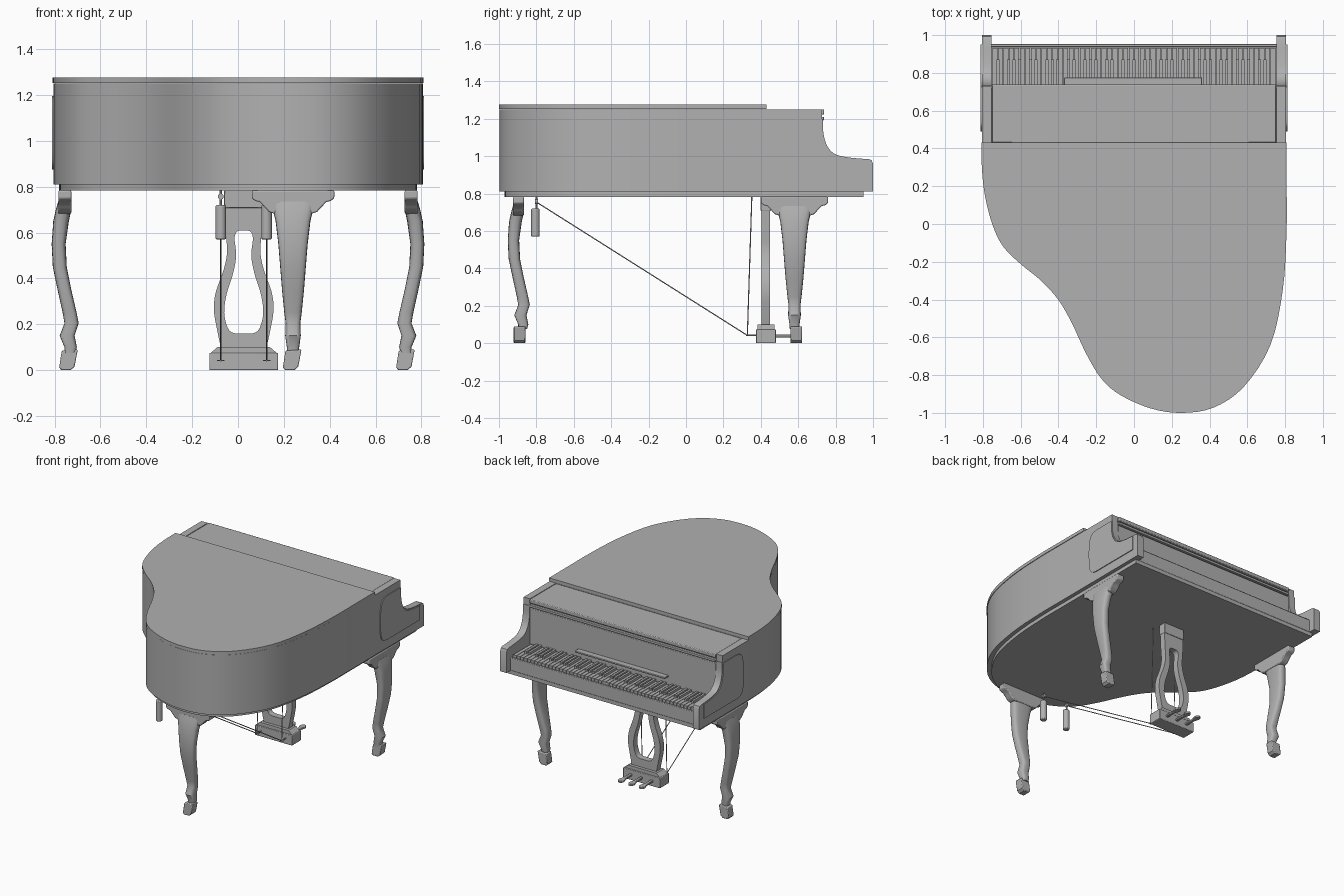
import bpy, bmesh, math
from mathutils import Vector

if "Cube" in bpy.data.objects:
    bpy.data.objects.remove(bpy.data.objects["Cube"])

grey = bpy.data.materials.new("dark_grey")
grey.diffuse_color = (.44, .44, .44, 1)
grey.use_nodes = True
grey.node_tree.nodes["Principled BSDF"].inputs["Base Color"].default_value = grey.diffuse_color


def finish(name, bm, angle=35, bevel=0):
    bmesh.ops.recalc_face_normals(bm, faces=bm.faces)
    me = bpy.data.meshes.new(name)
    bm.to_mesh(me)
    bm.free()
    me.materials.append(grey)
    ob = bpy.data.objects.new(name, me)
    bpy.context.collection.objects.link(ob)
    if bevel:
        mod = ob.modifiers.new("bevel", 'BEVEL')
        mod.width, mod.segments, mod.limit_method = bevel, 2, 'ANGLE'
        mod.angle_limit = math.radians(50)
    bpy.ops.object.select_all(action='DESELECT')
    bpy.context.view_layer.objects.active = ob
    ob.select_set(True)
    bpy.ops.object.shade_smooth_by_angle(angle=math.radians(angle))
    return ob


def spline(pts, n=4):
    """Open Catmull-Rom curve through 2D points."""
    v = [Vector(p) for p in pts]
    v = [2 * v[0] - v[1]] + v + [2 * v[-1] - v[-2]]
    out = []
    for a, b, c, d in zip(v, v[1:], v[2:], v[3:]):
        for i in range(n):
            t = i / n
            out.append(tuple(0.5 * (2 * b + (c - a) * t + (2 * a - 5 * b + 4 * c - d) * t * t
                                    + (3 * b - a - 3 * c + d) * t ** 3)))
    return out + [tuple(pts[-1])]


def prism(name, pts, axis, lo, hi, bevel=0):
    """Extrude a 2D profile along an axis."""
    place = {'x': lambda a, b, t: (t, a, b), 'y': lambda a, b, t: (a, t, b),
             'z': lambda a, b, t: (a, b, t)}[axis]
    bm = bmesh.new()
    r0, r1 = ([bm.verts.new(place(a, b, t)) for a, b in pts] for t in (lo, hi))
    n = len(pts)
    bm.faces.new(r0)
    bm.faces.new(r1)
    for i in range(n):
        bm.faces.new((r0[i], r0[(i + 1) % n], r1[(i + 1) % n], r1[i]))
    return finish(name, bm, bevel=bevel)


def box(name, x0, x1, y0, y1, z0, z1, bevel=0):
    return prism(name, [(x0, y0), (x1, y0), (x1, y1), (x0, y1)], 'z', z0, z1, bevel)


def boxes(name, items):
    bm = bmesh.new()
    for x0, x1, y0, y1, z0, z1 in items:
        vs = bmesh.ops.create_cube(bm, size=1)['verts']
        for v in vs:
            v.co = Vector(((x0 + x1) / 2 + v.co.x * (x1 - x0), (y0 + y1) / 2 + v.co.y * (y1 - y0),
                           (z0 + z1) / 2 + v.co.z * (z1 - z0)))
    return finish(name, bm)


def rod(name, a, b, r, seg=10, bevel=0):
    a, b = Vector(a), Vector(b)
    bm = bmesh.new()
    bmesh.ops.create_cone(bm, cap_ends=True, segments=seg, radius1=r, radius2=r, depth=(b - a).length)
    q = (b - a).to_track_quat('Z', 'Y')
    for v in bm.verts:
        v.co = q @ v.co + (a + b) / 2
    return finish(name, bm, bevel=bevel)


# Case: wing-shaped outline, lid and bottom board
wing = spline([(.806, .43), (.806, .2), (.805, -.05), (.785, -.35), (.72, -.64), (.58, -.86), (.42, -.97),
               (.25, -.998), (.09, -.975), (-.07, -.905), (-.17, -.82), (-.25, -.69), (-.33, -.52),
               (-.4, -.4), (-.49, -.3), (-.6, -.21), (-.69, -.12), (-.745, -.01), (-.785, .14),
               (-.802, .28), (-.806, .43)])
prism("case", wing + [(-.757, .43), (-.757, .72), (.757, .72), (.757, .43)], 'z', .81, 1.22)
prism("case_rim_top", wing, 'z', 1.22, 1.25)
prism("main_lid", [(x * 1.003, y * 1.002) for x, y in wing], 'z', 1.252, 1.276)
prism("bottom_board", [(x * .965, y * .972) for x, y in wing] + [(-.78, .95), (.78, .95)], 'z', .783, .81)

# Front flap of the lid, fallboard, music ledge
box("front_flap", -.753, .753, .43, .738, 1.222, 1.25, .005)
box("fallboard", -.755, .755, .71, .732, .92, 1.185, .004)
box("fallboard_top_rail", -.755, .755, .71, .738, 1.192, 1.21, .003)
box("music_ledge", -.37, .36, .73, .775, .98, .992, .003)

# Cheeks with scooped arms and their raised side panels
scoop = spline([(.732, 1.2), (.735, 1.12), (.755, 1.055), (.795, 1.012), (.86, .995), (.93, .987)])
cheek = [(.43, .81), (1, .81)] + [(1, .96), (.992, .979), (.975, .985)] + scoop[::-1] \
    + [(.728, 1.2), (.728, 1.25), (.43, 1.25)]
panel = spline([(.56, .875), (.52, .887), (.497, .93), (.49, 1.04), (.497, 1.13), (.52, 1.18), (.57, 1.197)]) \
    + [(.725, 1.197)] + [(y - .004, z - .006) for y, z in scoop] + [(.95, .98), (.95, .875)]
for s, side in ((-1, "left"), (1, "right")):
    prism(side + "_cheek", cheek, 'x', s * .755, s * .806)
    prism(side + "_cheek_panel", panel, 'x', s * .8, s * .812)

# Keyboard: bed, slip, white and black keys
box("key_bed", -.757, .757, .71, .945, .81, .88)
box("key_slip", -.757, .757, .937, .952, .81, .905, .004)
w = 1.5 / 52
boxes("white_keys", [(-.75 + i * w + .002, -.75 + (i + 1) * w - .002, .72, .932, .88, .92) for i in range(52)])
boxes("black_keys", [(.75 - i * w - .008, .75 - i * w + .008, .72, .87, .9, .937)
                     for i in range(1, 52) if (i - 1) % 7 not in (0, 3)])

# Cabriole legs: z, inner, outer, half width
sections = [(.735, .727, .785, .1), (.70, .727, .795, .088), (.65, .738, .806, .076), (.55, .752, .813, .064),
            (.45, .747, .808, .056), (.35, .727, .787, .048), (.25, .704, .765, .038), (.205, .695, .757, .032),
            (.15, .713, .778, .034), (.1, .703, .757, .027), (.075, .71, .757, .025)]
bracket = [(.18, .784), (.18, .75), (.165, .738), (.145, .733), (.125, .712), (.105, .69), (.08, .682)]
bracket += [(-a, b) for a, b in bracket[::-1]]
foot = [(-.034, .085), (.036, .09), (.022, .015), (.005, 0), (-.036, 0), (-.045, .012)]


def leg(name, loc, rot, fx, fy):
    bm = bmesh.new()
    rings = []
    for z, i, o, hw in sections:
        ring = []
        for k in range(20):
            a = math.tau * k / 20
            c, s = math.cos(a), math.sin(a)
            sq = lambda q: math.copysign(abs(q) ** .6, q)
            ring.append(bm.verts.new(((i + o) / 2 + (o - i) / 2 * sq(c), hw * sq(s), z)))
        rings.append(ring)
    for p, q in zip(rings, rings[1:]):
        for k in range(20):
            bm.faces.new((p[k], p[(k + 1) % 20], q[(k + 1) % 20], q[k]))
    bm.faces.new(rings[0])
    bm.faces.new(rings[-1])
    parts = [finish(name, bm, 40), prism(name + "_bracket", bracket, 'x', .727, .784, .006)]
    for ob in parts:
        ob.location, ob.rotation_euler = loc, (0, 0, rot)
    # slanted foot, leaning the same way under every leg
    prism(name + "_foot", [(fx + a, b) for a, b in foot], 'y', fy - .031, fy + .031, .005)


leg("right_leg", (0, .58, 0), 0, .735, .59)
leg("left_leg", (0, .58, 0), math.pi, -.735, .59)
leg("tail_leg", (.24, -.14, 0), -math.pi / 2, .241, -.89)

# Pedal lyre
cx = .025
outer = spline([(.1, .1), (.115, .17), (.13, .26), (.122, .34), (.09, .43), (.073, .51), (.078, .6), (.083, .71)])
hole = spline([(0, .61), (.028, .605), (.04, .575), (.033, .5), (.047, .42), (.075, .33), (.085, .25),
               (.07, .185), (.045, .162), (0, .16)])
for s, side in ((-1, "left"), (1, "right")):
    prism(side + "_lyre_arm", [(cx + s * a, b) for a, b in [(0, .1)] + outer + [(0, .71)] + hole], 'y', .405, .45)
box("lyre_top_block", cx - .085, cx + .085, .398, .455, .708, .785, .004)
box("lyre_base", cx - .15, cx + .15, .375, .48, 0, .075, .004)
prism("lyre_base_top", [(cx - .15, .07), (cx + .15, .07), (cx + .115, .1), (cx - .115, .1)], 'y', .383, .472)

# Pedals
for i, name in enumerate(("left", "middle", "right")):
    px = cx + (i - 1) * .085
    toe = [(px + .022 * math.cos(a), .592 + .026 * math.sin(a)) for a in
           [math.radians(-30 + 30 * k) for k in range(9)]]
    prism(name + "_pedal", [(px - .01, .47), (px + .01, .47), (px + .01, .55)] + toe + [(px - .01, .55)],
          'z', .032, .046, .003)

# Pedal rods and hanging cylinders
for x, side in ((-.075, "left"), (.125, "right")):
    rod(side + "_pedal_link", (x, .32, .042), (x, .4, .042), .004)
    rod(side + "_cross_pin", (x - .016, .328, .042), (x + .016, .328, .042), .003)
    rod(side + "_upright_rod", (x, .328, .042), (x, .352, .785), .003)
    rod(side + "_diagonal_rod", (x, .328, .042), (x, -.8, .755), .003)
    rod(side + "_weight", (x, -.805, .57), (x, -.805, .72), .023, 20, .006)
    rod(side + "_weight_hook", (x, -.8, .71), (x, -.8, .79), .005)
    rod(side + "_hook_eye", (x, -.808, .757), (x, -.79, .757), .013, 14)
